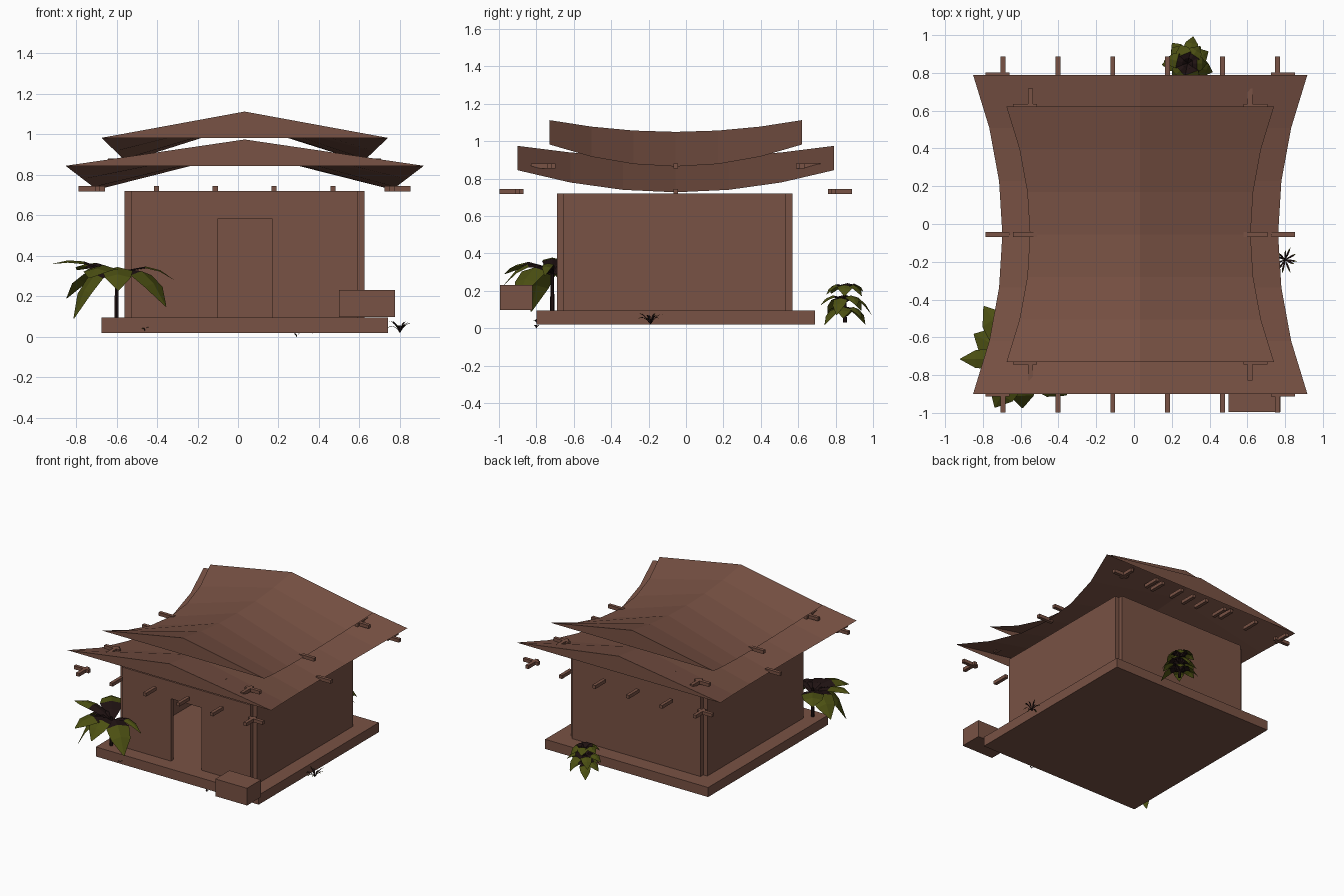
import bpy, bmesh, math, random
from mathutils import Vector

if "Cube" in bpy.data.objects:
    bpy.data.objects.remove(bpy.data.objects["Cube"])

random.seed(4)
CX, CY = 0.033, -0.055


def material(name, rgb):
    m = bpy.data.materials.new(name)
    m.diffuse_color = (*rgb, 1)
    m.use_nodes = True
    m.node_tree.nodes["Principled BSDF"].inputs["Base Color"].default_value = m.diffuse_color
    return m


CLAY = material("clay_brown", (0.19, 0.084, 0.058))
GREEN = material("olive_leaf", (0.072, 0.08, 0.006))
DARK = material("dark_stem", (0.014, 0.006, 0.006))


def finish(name, bm, mats):
    me = bpy.data.meshes.new(name)
    bm.to_mesh(me)
    bm.free()
    for m in mats:
        me.materials.append(m)
    ob = bpy.data.objects.new(name, me)
    bpy.context.collection.objects.link(ob)
    return ob


def add_box(bm, x0, x1, y0, y1, z0, z1):
    vs = bmesh.ops.create_cube(bm, size=1)["verts"]
    for v in vs:
        v.co = ((x0 + x1) / 2 + v.co.x * (x1 - x0),
                (y0 + y1) / 2 + v.co.y * (y1 - y0),
                (z0 + z1) / 2 + v.co.z * (z1 - z0))


def boxes(name, items):
    bm = bmesh.new()
    for it in items:
        add_box(bm, *it)
    return finish(name, bm, [CLAY])


# Foundation slab and the step block beside the door
boxes("foundation", [(-0.675, 0.74, -0.80, 0.69, 0.02, 0.095)])
boxes("step_block", [(0.50, 0.775, -0.995, -0.82, 0.097, 0.232)])

# Thin hollow walls with notched corners; the front has a door opening
X0, X1, Y0, Y1, T, Z0, Z1 = -0.56, 0.625, -0.69, 0.57, 0.035, 0.095, 0.72
boxes("front_wall", [(X0 + T, -0.10, Y0, Y0 + T, Z0, Z1),
                     (0.168, X1 - T, Y0, Y0 + T, Z0, Z1),
                     (-0.10, 0.168, Y0, Y0 + T, 0.585, Z1)])
boxes("back_wall", [(X0 + T, X1 - T, Y1 - T, Y1, Z0, Z1)])
boxes("left_wall", [(X0, X0 + T, Y0 + T, Y1 - T, Z0, Z1)])
boxes("right_wall", [(X1 - T, X1, Y0 + T, Y1 - T, Z0, Z1)])


# Sagging gable roof: eaves flare and rise towards both ends
def roof(name, s, dz):
    bm = bmesh.new()
    rows = []
    for i in range(7):
        t = i / 3 - 1
        q = t * t
        half = (0.73 + 0.155 * q) * s
        y = CY + 0.845 * s * t
        eave, ridge = 0.727 + 0.118 * q + dz, 0.912 + 0.063 * q + dz
        rows.append([bm.verts.new(p) for p in
                     ((CX - half, y, eave), (CX, y, ridge), (CX + half, y, eave))])
    for a, b in zip(rows, rows[1:]):
        for k in (0, 1):
            bm.faces.new((a[k], a[k + 1], b[k + 1], b[k]))
    # gable ends
    bm.faces.new(rows[0])
    bm.faces.new(rows[-1])
    for f in bm.faces:
        f.normal_update()
        if f.normal.z < -1e-4:
            f.normal_flip()
        elif abs(f.normal.z) <= 1e-4 and f.normal.y * (f.calc_center_median().y - CY) < 0:
            f.normal_flip()
    return finish(name, bm, [CLAY])


# Beam ends poking out around the eaves
def beam_ends(name, s, dz):
    w, h, z = 0.013, 0.0645, 0.732 + dz
    items = []
    for i in range(6):
        x = CX + (i / 2.5 - 1) * 0.727 * s
        for side in (-1, 1):
            y = CY + side * (0.845 * s + 0.0325)
            items.append((x - w, x + w, y - h, y + h, z - w, z + w))
    for t in (-1, 0, 1):
        y = CY + t * 0.845 * s
        for side in (-1, 1):
            x = CX + side * (0.727 * s + 0.0285)
            items.append((x - h, x + h, y - w, y + w, z - w, z + w))
    return boxes(name, items)


roof("lower_roof", 1.0, 0)
roof("upper_roof", 0.8, 0.138)
beam_ends("lower_beam_ends", 1.0, 0)
beam_ends("upper_beam_ends", 0.8, 0.135)


# Arching folded leaf, dark near its base and green towards the tip
def add_leaf(bm, base, angle, length, rise, fall, width, dark=2):
    a = math.radians(angle)
    out = Vector((math.cos(a), math.sin(a), 0))
    side = Vector((-out.y, out.x, 0))
    rows = []
    for i, k in enumerate((0.2, 0.75, 1.0, 0.85, 0.04)):
        t = i / 4
        c = Vector(base) + out * length * t + Vector((0, 0, rise * t - fall * t * t))
        edge = Vector((0, 0, -0.25 * width * k))
        rows.append([bm.verts.new(c + side * width * k * d + edge * abs(d))
                     for d in (-1, 0, 1)])
    for i, (p, q) in enumerate(zip(rows, rows[1:])):
        for k in (0, 1):
            f = bm.faces.new((p[k], q[k], q[k + 1], p[k + 1]))
            f.material_index = 1 if i < dark else 0


def add_stem(bm, x, y, z0, z1, r):
    before = set(bm.faces)
    vs = bmesh.ops.create_cone(bm, cap_ends=True, segments=6, radius1=r,
                               radius2=r * 0.7, depth=z1 - z0)["verts"]
    for v in vs:
        v.co += Vector((x, y, (z0 + z1) / 2))
    for f in set(bm.faces) - before:
        f.material_index = 1


# Broad-leaved plant at the front left corner
bm = bmesh.new()
px, py = -0.60, -0.715
add_stem(bm, px, py, 0.095, 0.32, 0.012)
for ang, ln, rise, fall, w in ((180, 0.32, 0.26, 0.19, 0.055), (208, 0.24, 0.28, 0.48, 0.085),
                               (242, 0.29, 0.26, 0.26, 0.08), (272, 0.26, 0.28, 0.34, 0.075),
                               (322, 0.31, 0.28, 0.42, 0.085), (352, 0.29, 0.24, 0.25, 0.03),
                               (125, 0.34, 0.26, 0.22, 0.08), (152, 0.28, 0.26, 0.36, 0.085)):
    add_leaf(bm, (px, py, 0.29), ang, ln, rise, fall, w)
finish("corner_plant", bm, [GREEN, DARK])

# Bushy plant behind the house, leaves in tiers
bm = bmesh.new()
px, py = 0.285, 0.85
add_stem(bm, px, py, 0.03, 0.2, 0.01)
for tier, (z, ln, n) in enumerate(((0.08, 0.13, 6), (0.14, 0.14, 7), (0.2, 0.11, 6))):
    for i in range(n):
        add_leaf(bm, (px, py, z), 360 * i / n + 25 * tier + random.uniform(-9, 9),
                 ln * random.uniform(0.85, 1.1), 0.16, random.uniform(0.15, 0.24), 0.04)
finish("back_bush", bm, [GREEN, DARK])

# Small grass tufts
bm = bmesh.new()
for gx, gy, gz, n, size in ((0.80, -0.19, 0.02, 11, 0.075), (-0.46, -0.80, 0.03, 3, 0.03),
                            (0.29, -0.80, 0.0, 3, 0.025)):
    for i in range(n):
        add_leaf(bm, (gx, gy, gz), 360 * i / n + random.uniform(-12, 12),
                 size * random.uniform(0.6, 1), size * 1.6, size * random.uniform(0.8, 1.4),
                 0.005, 3)
finish("grass_tufts", bm, [GREEN, DARK])
